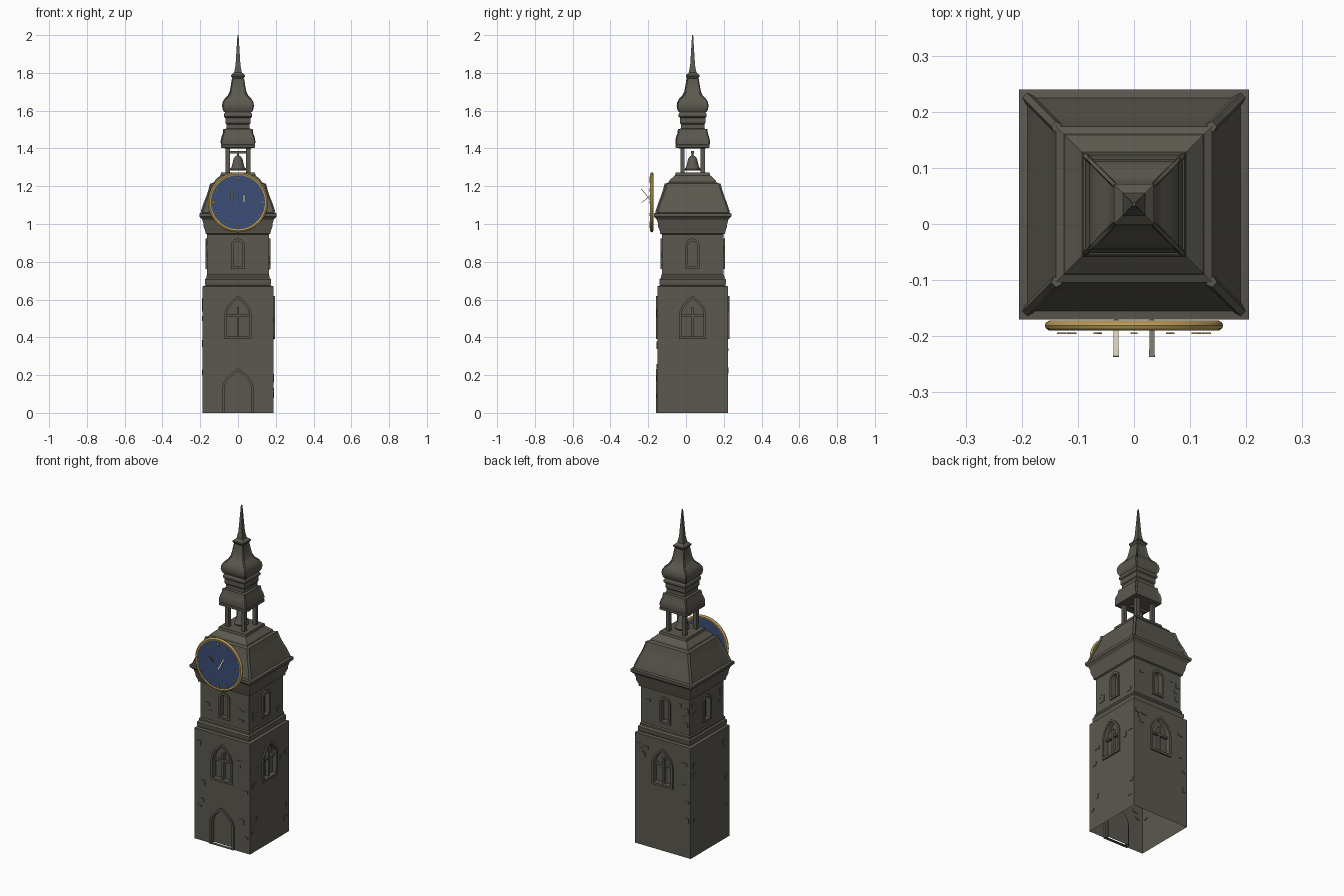
import bpy, bmesh, math, random
from mathutils import Matrix, Vector

if "Cube" in bpy.data.objects:
    bpy.data.objects.remove(bpy.data.objects["Cube"])

random.seed(4)
CY = 0.035                       # tower axis sits slightly behind the origin
BASE = Matrix.Translation((0, CY, 0))


def material(name, rgb):
    m = bpy.data.materials.new(name)
    m.diffuse_color = (*rgb, 1)
    m.use_nodes = True
    m.node_tree.nodes["Principled BSDF"].inputs["Base Color"].default_value = m.diffuse_color
    return m


STONE = material("grey_stone", (0.105, 0.099, 0.078))
GOLD = material("gold", (0.50, 0.33, 0.09))
BLUE = material("clock_blue", (0.045, 0.078, 0.185))
CREAM = material("cream", (0.72, 0.67, 0.52))


def make(name, verts, faces, mat, M=BASE, smooth=True):
    bm = bmesh.new()
    vs = [bm.verts.new(M @ Vector(v)) for v in verts]
    for f in faces:
        bm.faces.new([vs[i] for i in f])
    bmesh.ops.recalc_face_normals(bm, faces=bm.faces)
    me = bpy.data.meshes.new(name)
    bm.to_mesh(me)
    bm.free()
    me.materials.append(mat)
    ob = bpy.data.objects.new(name, me)
    bpy.context.collection.objects.link(ob)
    if smooth:
        bpy.ops.object.select_all(action='DESELECT')
        bpy.context.view_layer.objects.active = ob
        ob.select_set(True)
        bpy.ops.object.shade_smooth_by_angle(angle=math.radians(28))
    return ob


def stack(rings, closed_loop=False, caps=True):
    """Join equal rings of points into one skin."""
    n, k = len(rings[0]), len(rings)
    verts = [p for r in rings for p in r]
    faces = [(a * n + i, a * n + (i + 1) % n, (a + 1) % k * n + (i + 1) % n, (a + 1) % k * n + i)
             for a in range(k if closed_loop else k - 1) for i in range(n)]
    if caps and not closed_loop:
        faces += [tuple(range(n)), tuple(range((k - 1) * n, k * n))]
    return verts, faces


def square(h, z):
    return [(-h, -h, z), (h, -h, z), (h, h, z), (-h, h, z)]


def lathe(profile, sides):
    return stack([[(r * math.cos(2 * math.pi * i / sides), r * math.sin(2 * math.pi * i / sides), z)
                   for i in range(sides)] for r, z in profile])


def box(name, lo, hi, mat=STONE, M=BASE):
    ring = lambda z: [(lo[0], lo[1], z), (hi[0], lo[1], z), (hi[0], hi[1], z), (lo[0], hi[1], z)]
    return make(name, *stack([ring(lo[2]), ring(hi[2])]), mat, M, False)


def side(i):
    return BASE @ Matrix.Rotation(i * math.pi / 2, 4, 'Z')


def arch(w, z0, spring, top, k, d):
    """Arched outline on a wall at distance d; k=2 pointed, k=1 round."""
    half = []
    for j in range(9):
        a = j / 8 * math.pi / 2
        half.append((w * max(math.cos(a), 0) ** k, spring + (top - spring) * math.sin(a)))
    half = [(w, z0)] + half
    half[-1] = (0, top)
    return [(u, -d, v) for u, v in half] + [(-u, -d, v) for u, v in half[-2::-1]]


# tower body: walls, string course, cornice and curved roof
roof = [(0.190, 1.060), (0.182, 1.085), (0.172, 1.115), (0.160, 1.145), (0.148, 1.180),
        (0.139, 1.215)]
body_profile = [(0.187, 0), (0.187, 0.670), (0.172, 0.675), (0.176, 0.685), (0.176, 0.705),
                (0.168, 0.715), (0.168, 0.725), (0.163, 0.732), (0.163, 0.945), (0.172, 0.950),
                (0.174, 0.965), (0.182, 0.985), (0.184, 1.005), (0.190, 1.025), (0.205, 1.040),
                (0.205, 1.056)] + roof + [(0.125, 1.222), (0.122, 1.232), (0.093, 1.258), (0.090, 1.272)]
body = make("tower_body", *stack([square(h, z) for h, z in body_profile]), STONE)

# openings: width, bottom, spring, top, arch kind, wall distance, sides
openings = [("door", 0.070, -0.02, 0.13, 0.220, 2, 0.187, (0,)),
            ("large_window", 0.058, 0.405, 0.52, 0.605, 2, 0.187, (0, 1, 2)),
            ("small_window", 0.024, 0.775, 0.885, 0.908, 1, 0.163, (0, 1, 2, 3))]
for name, w, z0, sp, top, k, d, sides in openings:
    for i in sides:
        # recess cut into the wall
        cut = make("cutter", *stack([arch(w, z0, sp, top, k, d + 0.03),
                                     arch(w, z0, sp, top, k, d - 0.022)]), STONE, side(i), False)
        mod = body.modifiers.new("cut", 'BOOLEAN')
        mod.operation, mod.solver, mod.object = 'DIFFERENCE', 'EXACT', cut
        bpy.ops.object.select_all(action='DESELECT')
        bpy.context.view_layer.objects.active = body
        body.select_set(True)
        bpy.ops.object.modifier_move_to_index(modifier="cut", index=0)
        bpy.ops.object.modifier_apply(modifier="cut")
        bpy.data.objects.remove(cut, do_unlink=True)
        # raised surround
        b = 0.013
        zo, zi = (0, 0.003) if name == "door" else (z0 - b, z0)
        inner = lambda q: arch(w, zi, sp, top, k, q)
        outer = lambda q: arch(w + b, zo, sp, top + b + 0.002, k, q)
        make(name + "_surround", *stack([inner(d - 0.01), outer(d - 0.01), outer(d + 0.008),
                                         inner(d + 0.008)], True), STONE, side(i), False)
        # tracery bars
        if name == "large_window":
            box("window_mullion", (-0.006, -d + 0.004, z0), (0.006, -d + 0.024, 0.56), M=side(i))
            box("window_crossbar", (-w, -d + 0.006, 0.508), (w, -d + 0.024, 0.520), M=side(i))

# the tower is open underneath
bm = bmesh.new()
bm.from_mesh(body.data)
bmesh.ops.delete(bm, geom=[f for f in bm.faces if all(v.co.z < 0.001 for v in f.verts)],
                 context='FACES')
bm.to_mesh(body.data)
bm.free()

# scattered raised stones on the walls, mostly by the corners
for i in range(4):
    for n in range(14):
        d, z = (0.187, random.uniform(0.08, 0.62)) if n < 9 else (0.163, random.uniform(0.76, 0.91))
        u = random.choice((-1, 1)) * random.uniform(0.6, 0.9) * d
        w, h = random.uniform(0.008, 0.018), random.uniform(0.006, 0.016)
        box("wall_stone", (u - w, -d - 0.003, z - h), (u + w, -d + 0.004, z + h), M=side(i))

# open lantern with four posts and a bell
for sx in (-1, 1):
    for sy in (-1, 1):
        x, y = 0.054 * sx, 0.054 * sy
        box("lantern_post", (x - 0.011, y - 0.011, 1.268), (x + 0.011, y + 0.011, 1.412))
make("bell", *lathe([(0.040, 1.283), (0.043, 1.290), (0.034, 1.302), (0.028, 1.325), (0.024, 1.345),
                     (0.014, 1.358), (0.006, 1.362), (0.006, 1.378)], 20), STONE)
box("bell_beam", (-0.055, -0.008, 1.372), (0.055, 0.008, 1.386))

# upper roof: bell-shaped hood, drum, onion and spire
hood = [(0.086, 1.420), (0.087, 1.440), (0.083, 1.460), (0.076, 1.478), (0.073, 1.502)]
onion = [(0.068, 1.592), (0.076, 1.605), (0.080, 1.625), (0.077, 1.645), (0.066, 1.664),
         (0.050, 1.680), (0.040, 1.700), (0.034, 1.730), (0.028, 1.770)]
upper = [(0.066, 1.400), (0.090, 1.404), (0.090, 1.418)] + hood + [
    (0.062, 1.506), (0.062, 1.528), (0.067, 1.534), (0.067, 1.562), (0.074, 1.568), (0.074, 1.582),
    ] + onion + [(0.036, 1.780), (0.036, 1.788), (0.020, 1.803), (0.013, 1.840), (0.003, 2.0)]
make("upper_roof_and_spire", *stack([square(h, z) for h, z in upper]), STONE)


# hip ribs following the roof corners
def ribs(name, path, w, o):
    s = 0.7071
    for i in range(4):
        rings = []
        for h, z in path:
            p = Vector((h - 0.004, h - 0.004, z))
            t, out = Vector((s, -s, 0)) * w, Vector((s, s, 0)) * (o + 0.005)
            rings.append([p + t, p + t * 0.6 + out, p - t * 0.6 + out, p - t])
        make(name, *stack(rings), STONE, side(i))


ribs("roof_rib", roof, 0.010, 0.007)
ribs("hood_rib", hood, 0.006, 0.004)
ribs("onion_rib", onion, 0.005, 0.004)

# clock: blue dial, gold rim, hour marks
CZ = 1.115
CLOCK = Matrix.Translation((0, -0.181, CZ)) @ Matrix.Rotation(math.pi / 2, 4, 'X')  # local z -> -y
make("clock_dial", *lathe([(0.148, -0.005), (0.148, 0.005)], 64), BLUE, CLOCK)
rim = [(0.143, -0.007), (0.151, -0.009), (0.157, -0.005), (0.159, 0), (0.157, 0.005),
       (0.151, 0.009), (0.143, 0.007)]
v, f = lathe(rim, 64)
n = 64
f = f[:-2] + [(i, (i + 1) % n, 6 * n + (i + 1) % n, 6 * n + i) for i in range(n)]
make("clock_rim", v, f, GOLD, CLOCK)
for i in range(12):
    M = CLOCK @ Matrix.Rotation(i * math.pi / 6, 4, 'Z')
    w = 0.006 if i % 3 == 0 else 0.004
    box("hour_mark", (-w, 0.121, 0.012), (w, 0.137, 0.015), GOLD, M)


# two tilted hands that cross when seen from the side
def hand(name, x, back, front):
    (y0, z0), (y1, z1) = back, front
    d = Vector((0, y1 - y0, z1 - z0))
    M = Matrix.Translation((x, y0, z0)) @ d.to_track_quat('Z', 'X').to_matrix().to_4x4()
    L = d.length
    make(name, *stack([[(s * a, t * b, q) for s, t in ((-1, -1), (1, -1), (1, 1), (-1, 1))]
                       for a, b, q in ((0.0015, 0.004, 0), (0.0015, 0.005, L))]), CREAM, M, False)


hand("minute_hand", -0.032, (-0.171, 1.105), (-0.236, 1.185))
hand("hour_hand", 0.032, (-0.171, 1.165), (-0.236, 1.112))
